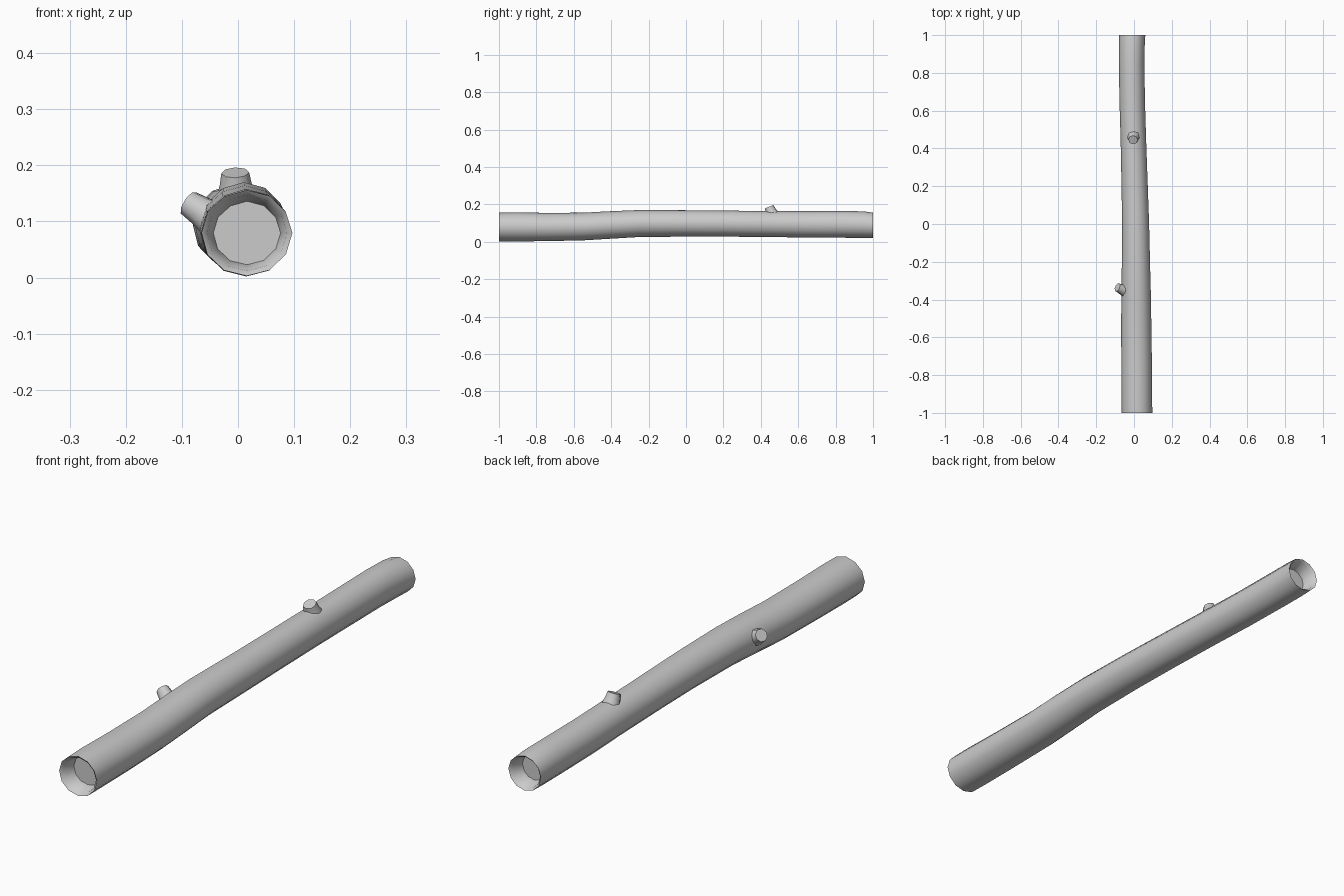
import bpy, bmesh, math, random
from mathutils import Vector

random.seed(4)
SIDES = 12

cube = bpy.data.objects.get("Cube")
if cube:
    bpy.data.objects.remove(cube, do_unlink=True)

bark = bpy.data.materials.new("grey bark")
bark.use_nodes = True
bark.diffuse_color = (0.6, 0.6, 0.6, 1)
bark.node_tree.nodes["Principled BSDF"].inputs["Base Color"].default_value = (0.6, 0.6, 0.6, 1)


def finish(bm, name, angle):
    bmesh.ops.recalc_face_normals(bm, faces=bm.faces)
    mesh = bpy.data.meshes.new(name)
    bm.to_mesh(mesh)
    bm.free()
    mesh.materials.append(bark)
    obj = bpy.data.objects.new(name, mesh)
    bpy.context.collection.objects.link(obj)
    bpy.ops.object.select_all(action='DESELECT')
    obj.select_set(True)
    bpy.context.view_layer.objects.active = obj
    bpy.ops.object.shade_smooth_by_angle(angle=math.radians(angle))
    return obj


def bridge(bm, rings):
    for a, b in zip(rings, rings[1:]):
        n = len(a)
        for i in range(n):
            bm.faces.new((a[i], a[(i + 1) % n], b[(i + 1) % n], b[i]))


# Trunk sections: y, left x, right x, bottom z, top z
sections = [
    (-1.0, -.065, .097, .003, .156), (-.92, -.066, .096, .002, .158),
    (-.75, -.067, .095, .004, .155), (-.55, -.068, .092, .008, .156),
    (-.40, -.067, .090, .017, .164), (-.25, -.065, .086, .026, .170),
    (0, -.063, .080, .028, .169), (.20, -.066, .073, .028, .167),
    (.45, -.071, .064, .026, .165), (.65, -.077, .058, .023, .164),
    (.85, -.080, .055, .022, .165), (.95, -.080, .057, .021, .163),
    (1.0, -.079, .060, .022, .156)]
wobble = [random.uniform(.97, 1.0) for _ in range(SIDES)]


def section_ring(bm, section, scale=1.0, shift=0.0):
    y, x0, x1, z0, z1 = section
    ring = []
    for i in range(SIDES):
        a = math.tau * i / SIDES
        k = scale * (1 if i % 3 == 0 else wobble[i] + .012)
        ring.append(bm.verts.new(((x0 + x1) / 2 + (x1 - x0) / 2 * k * math.cos(a), y + shift,
                                  (z0 + z1) / 2 + (z1 - z0) / 2 * k * math.sin(a))))
    return ring


# Trunk with a thin rim and a hollowed face at each end
bm = bmesh.new()
first, last = sections[0], sections[-1]
rings = [section_ring(bm, first, .74, .06), section_ring(bm, first, .88, .008)]
rings += [section_ring(bm, s) for s in sections]
rings += [section_ring(bm, last, .88, -.008), section_ring(bm, last, .74, -.06)]
bridge(bm, rings)
bm.faces.new(rings[0])
bm.faces.new(rings[-1])
finish(bm, "log_trunk", 60)


# Cut branch stubs, flared where they leave the trunk
def stub(name, base, tip, radius):
    base, tip = Vector(base), Vector(tip)
    axis = tip - base
    turn = Vector((0, 0, 1)).rotation_difference(axis)
    bm = bmesh.new()
    rings = []
    for t, k in ((0, 1.35), (.5, 1.1), (1, .95)):
        rings.append([bm.verts.new(base + axis * t + turn @ Vector(
            (radius * k * math.cos(math.tau * i / 8), radius * k * math.sin(math.tau * i / 8), 0)))
            for i in range(8)])
    bridge(bm, rings)
    bm.faces.new(rings[0])
    bm.faces.new(rings[-1])
    finish(bm, name, 50)


stub("top_branch_stub", (-.003, .462, .145), (-.005, .445, .187), .026)
stub("side_branch_stub", (-.045, -.355, .105), (-.088, -.335, .133), .025)
